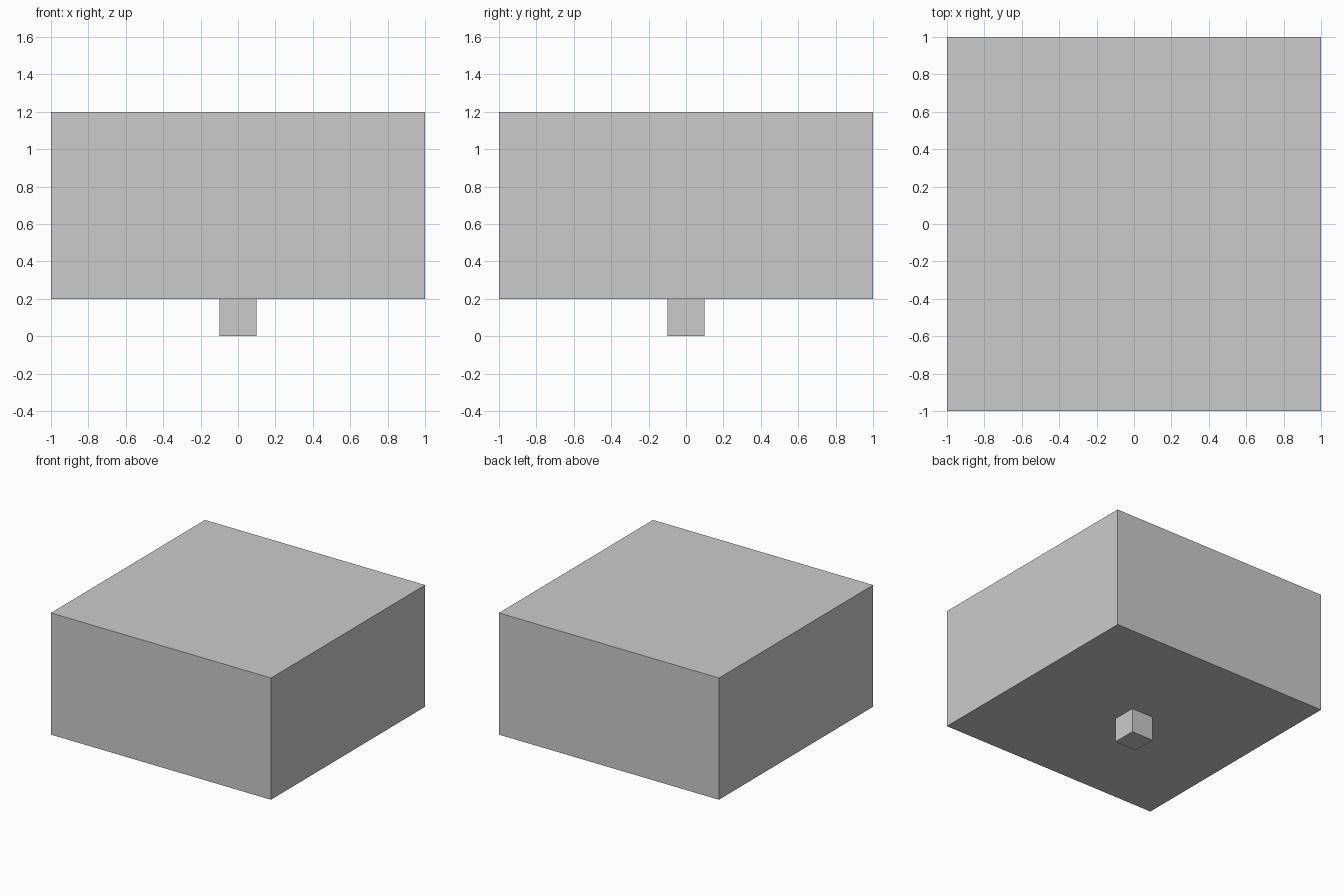
import bpy

if "Cube" in bpy.data.objects:
    bpy.data.objects.remove(bpy.data.objects["Cube"])


def add_box(name, size, base_z):
    """Box centred on x and y, with its underside at base_z."""
    bpy.ops.mesh.primitive_cube_add(size=1, location=(0, 0, base_z + size[2] / 2))
    box = bpy.context.object
    box.name = name
    box.scale = size
    bpy.ops.object.transform_apply(location=False, rotation=False, scale=True)
    return box


# Small square foot under the middle
add_box("foot", (0.2, 0.2, 0.2), 0.0)

# Large block resting on the foot
add_box("main_block", (2.0, 2.0, 1.0), 0.2)
